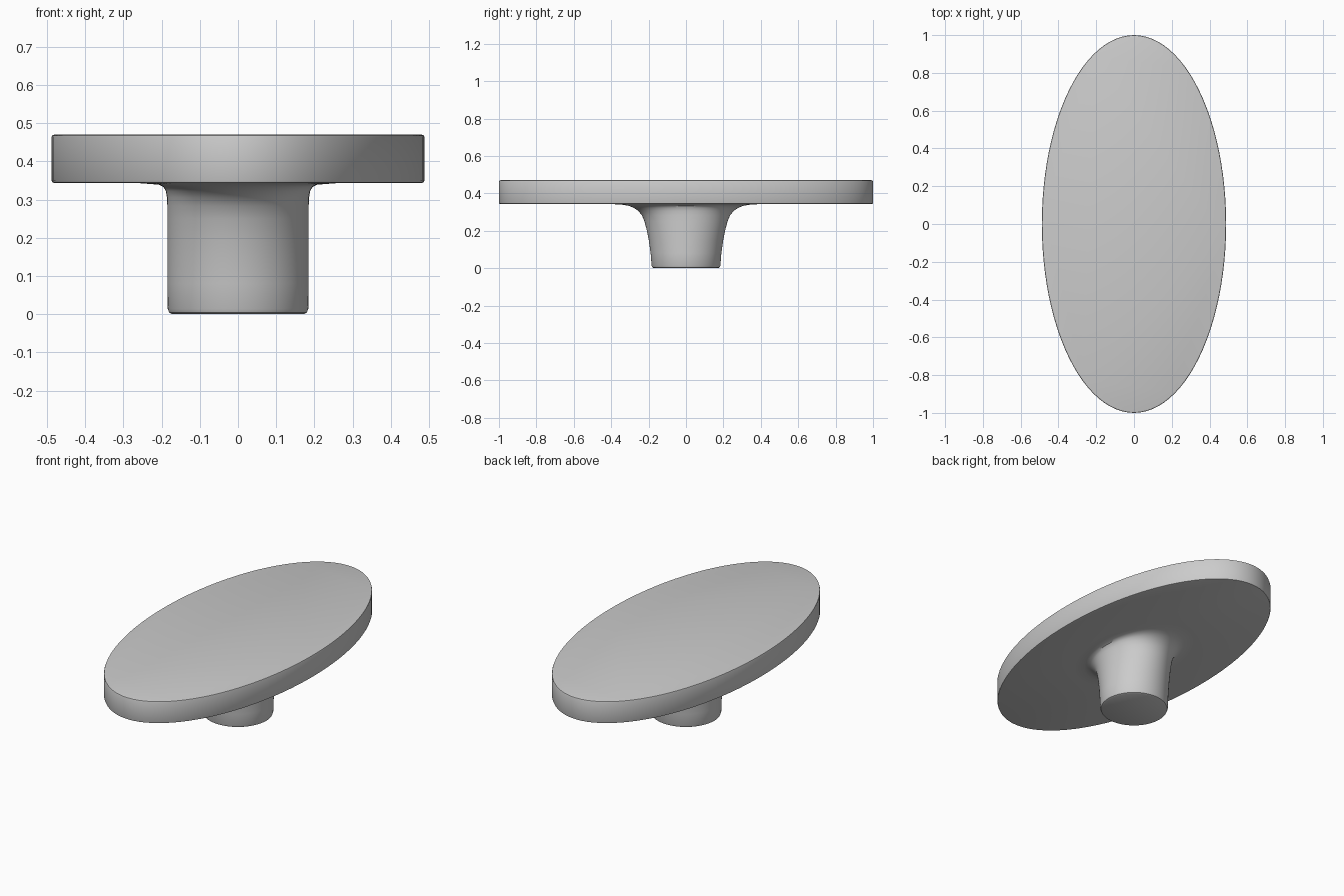
import bpy, bmesh, math

if "Cube" in bpy.data.objects:
    bpy.data.objects.remove(bpy.data.objects["Cube"])

SEGMENTS = 96


def loft_ellipses(name, profile):
    """Skin a stack of elliptical rings (x radius, y radius, z), capped at both ends."""
    bm = bmesh.new()
    rings = []
    for rx, ry, z in profile:
        rings.append([bm.verts.new((rx * math.cos(a), ry * math.sin(a), z))
                      for a in (2 * math.pi * i / SEGMENTS for i in range(SEGMENTS))])
    for low, high in zip(rings, rings[1:]):
        for i in range(SEGMENTS):
            j = (i + 1) % SEGMENTS
            bm.faces.new((low[i], low[j], high[j], high[i]))
    bm.faces.new(rings[0][::-1])
    bm.faces.new(rings[-1])
    mesh = bpy.data.meshes.new(name)
    bm.to_mesh(mesh)
    bm.free()
    obj = bpy.data.objects.new(name, mesh)
    bpy.context.collection.objects.link(obj)
    bpy.context.view_layer.objects.active = obj
    obj.select_set(True)
    bpy.ops.object.shade_smooth_by_angle(angle=math.radians(35))
    return obj


# Round foot with a small rounded edge
foot = [(0.172, 0.172, 0.0), (0.180, 0.180, 0.004), (0.184, 0.184, 0.014)]

# Stem: straight seen from the front, flaring along y into the underside
stem = [
    (0.185, 0.189, 0.08), (0.185, 0.199, 0.15), (0.185, 0.209, 0.20),
    (0.185, 0.222, 0.25), (0.185, 0.236, 0.283), (0.186, 0.255, 0.306),
    (0.189, 0.278, 0.322), (0.195, 0.305, 0.333), (0.208, 0.340, 0.339),
    (0.260, 0.400, 0.343),
]

# Elliptical top slab with a fine bevel on both rims
slab = [
    (0.480, 0.992, 0.343), (0.486, 0.998, 0.345), (0.488, 1.000, 0.350),
    (0.488, 1.000, 0.463), (0.486, 0.998, 0.468), (0.480, 0.992, 0.470),
]

# One continuous surface from foot to table top
loft_ellipses("pedestal_table", foot + stem + slab)
